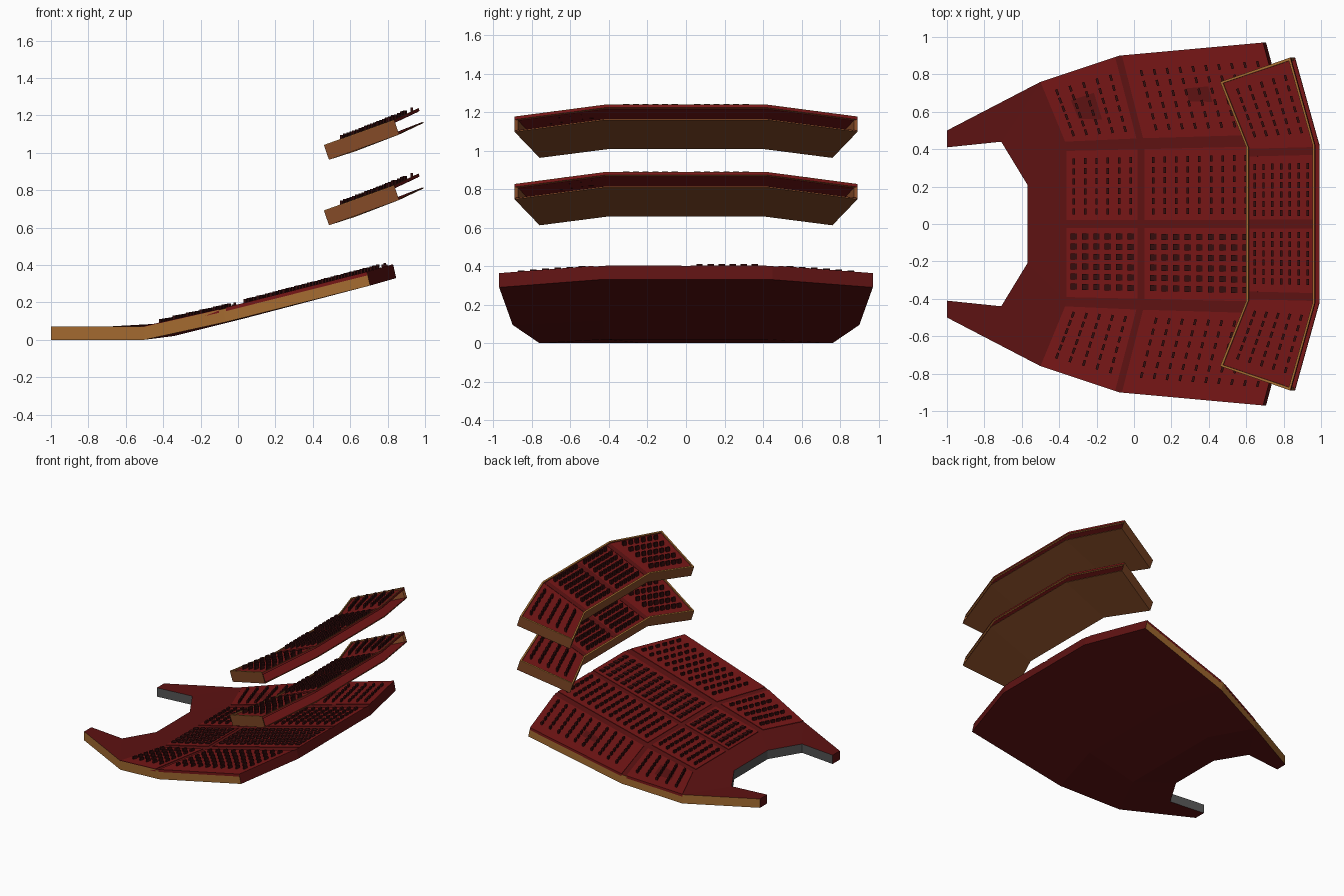
import bpy, bmesh
from mathutils import Vector as V, Matrix

if "Cube" in bpy.data.objects:
    bpy.data.objects.remove(bpy.data.objects["Cube"])


def material(name, c):
    m = bpy.data.materials.new(name)
    m.diffuse_color = (*c, 1)
    m.use_nodes = True
    m.node_tree.nodes["Principled BSDF"].inputs["Base Color"].default_value = m.diffuse_color
    return m


RED = material("carpet_red", (0.18, 0.008, 0.008))
DARK = material("aisle_red", (0.11, 0.006, 0.006))
SEAT = material("seat_dark", (0.035, 0.004, 0.004))
BRONZE = material("bronze", (0.38, 0.15, 0.03))
BROWN = material("brown", (0.25, 0.075, 0.022))
GREY = material("grey", (0.09, 0.09, 0.09))


def finish(name, bm, mats):
    bmesh.ops.recalc_face_normals(bm, faces=bm.faces)
    me = bpy.data.meshes.new(name)
    bm.to_mesh(me)
    bm.free()
    for m in mats:
        me.materials.append(m)
    ob = bpy.data.objects.new(name, me)
    bpy.context.collection.objects.link(ob)
    return ob


def slab(name, verts, faces, off, mats, wall=lambda c: 0):
    """Extrude a sheet by an offset per vertex; wall() picks each side's material slot."""
    bm = bmesh.new()
    n = len(verts)
    offs = off if isinstance(off, list) else [off] * n
    top = [bm.verts.new(v) for v in verts]
    low = [bm.verts.new(V(v) + V(o)) for v, o in zip(verts, offs)]
    edges = {}
    for f in faces:
        bm.faces.new([top[i] for i in f])
        bm.faces.new([low[i] for i in reversed(f)])
        for a, b in zip(f, f[1:] + f[:1]):
            edges.setdefault(frozenset((a, b)), []).append((a, b))
    for use in edges.values():
        if len(use) == 1:
            a, b = use[0]
            q = bm.faces.new([top[b], top[a], low[a], low[b]])
            q.material_index = wall((V(verts[a]) + V(verts[b])) / 2)
    return finish(name, bm, mats)


def flip(p):
    return V((p[0], -p[1], p[2]))


def at(patch, u, v):
    """Point on a quad: u runs front to back, v along the row."""
    a, b, c, d = [V(p) for p in patch]
    return a.lerp(b, u).lerp(d.lerp(c, u), v)


def sub(patch, u0, u1, v0, v1):
    return [at(patch, u, v) for u, v in ((u0, v0), (u1, v0), (u1, v1), (u0, v1))]


def seats(name, patches):
    """Rows of seat blocks; each entry is patch, rows, seats, lift."""
    bm = bmesh.new()
    for patch, rows, cols, lift in patches:
        for i in range(rows):
            for j in range(cols):
                u, v = (i + 0.5) / rows, (j + 0.5) / cols
                d = at(patch, u, 1) - at(patch, u, 0)
                d.z = 0
                rot = V((0, 1, 0)).rotation_difference(d.normalized()).to_matrix().to_4x4()
                mat = (Matrix.Translation(at(patch, u, v) + V((0, 0, lift))) @ rot
                       @ Matrix.Diagonal((0.013, 0.032, 0.034, 1)))
                bmesh.ops.create_cube(bm, size=1, matrix=mat)
    finish(name, bm, [SEAT])


# main floor: flat stage apron with arms, then the raked bowl
half = [(-1, .5, .07), (-1, .41, .07), (-.71, .44, .07), (-.57, .21, .07), (-.5, .76, .07),
        (-.36, .42, .09), (-.08, .9, .165), (.04, .43, .19), (.69, .97, .36), (.83, .45, .4)]
A, B, C, D, E, F, G, H, I, J = range(10)
side = [[A, B, C, E], [C, D, F, E], [E, F, H, G], [G, H, J, I]]
faces = (side + [[i + 10 for i in reversed(f)] for f in side]
         + [[a, a + 10, b + 10, b] for a, b in ((D, F), (F, H), (H, J))])
offs = [(0 if p[2] < .08 else .016, 0, -.07) for p in half] * 2


def floor_wall(c):
    if abs(c.y) > .55 and c.x < .65:
        return 1
    return 2 if -.99 < c.x < -.5 and abs(c.y) < .55 else 0


slab("main_floor", half + [flip(p) for p in half], faces, offs, [DARK, BRONZE, GREY], floor_wall)

# carpeted seating blocks between the aisles
P = [V(p) for p in half]


def centre(p):
    return V((p.x, 0, p.z))


front_mid = [centre(P[F]), centre(P[H]), P[H], P[F]]
rear_mid = [centre(P[H]), centre(P[J]), P[J], P[H]]
front_side = [P[F], P[H], P[G], P[E]]
rear_side = [P[H], P[J], P[I], P[G]]
blocks = [(sub(front_mid, 0, .95, .05, .93), 6), (sub(rear_mid, .02, 1, .05, .93), 12),
          (sub(front_side, 0, .95, .06, 1), 5), (sub(rear_side, .02, 1, .06, 1), 10)]
rows = []
for k, (q, n) in enumerate(blocks):
    for s in (0, 1):
        quad = [flip(p) for p in q] if s else q
        slab(f"seating_block_{k}_{s}", [p + V((0, 0, .004)) for p in quad],
             [[0, 1, 2, 3]], (0, 0, -.02), [RED])
        inner = sub(quad, .02, .98, .05, .92) if k < 2 else sub(quad, .06, .97, .06, .84)
        rows.append((inner, n, 6, .007))
seats("main_floor_seats", rows)

# balconies: raked hollow tray, open at the back
DROP = V((.026, 0, -.077))
for name, dz in (("lower_balcony", -.35), ("upper_balcony", 0)):
    fc, fs, bs, bc = [V((x, y, z + dz)) for x, y, z in
                      ((.6, .41, 1.085), (.46, .76, 1.04), (.835, .89, 1.175), (.966, .42, 1.237))]
    wing = [fc, bc, bs, fs]
    mid = [flip(fc), flip(bc), bc, fc]
    outer = [fs, fc, flip(fc), flip(fs), flip(bs), flip(bc), bc, bs]
    ic, jc = at(wing, .03, 0), at(wing, .97, 0)
    js, is_ = at(wing, .97, .97), at(wing, .03, .97)
    inner = [is_, ic, flip(ic), flip(is_), flip(js), flip(jc), jc, js]
    ring = outer + inner

    def strip(ids):
        return [[i, (i + 1) % 8, (i + 1) % 8 + 8, i + 8] for i in ids]

    # front and side parapet, with a thin rim along the open back
    slab(name + "_parapet", ring, strip((7, 0, 1, 2, 3)), DROP, [BROWN])
    slab(name + "_back_rim", ring, strip((4, 5, 6)), DROP * .18, [BRONZE, RED],
         lambda c: 1)
    slab(name + "_top_rim", [p + V((0, 0, .002)) for p in ring], strip(range(8)),
         (0, 0, -.004), [BRONZE])
    # carpet deck and soffit
    sheet = [[0, 1, 6, 7], [1, 2, 5, 6], [2, 3, 4, 5]]
    slab(name + "_deck", [p + DROP * .1 for p in inner], sheet, DROP * .1, [RED])
    slab(name + "_soffit", [p + DROP * .95 for p in outer], sheet, DROP * .06, [BROWN])
    slab(name + "_soffit_lining", [p + DROP * .92 for p in outer[:]], sheet, DROP * .02, [RED])
    # seats
    wl = sub(wing, .1, .95, .12, .86)
    seats(name + "_seats", [(wl, 5, 6, .004), ([flip(p) for p in wl], 5, 6, .004),
                            (sub(mid, .06, .96, .54, .9), 7, 6, .004),
                            (sub(mid, .06, .96, .1, .46), 7, 6, .004)])
    # darker aisles between the balcony blocks
    for i, q in enumerate((sub(mid, .04, .96, .47, .53), sub(mid, .04, .96, .94, .99),
                           sub(mid, .04, .96, .01, .06))):
        slab(f"{name}_aisle_{i}", [p + DROP * .07 for p in q], [[0, 1, 2, 3]],
             DROP * .05, [DARK])
